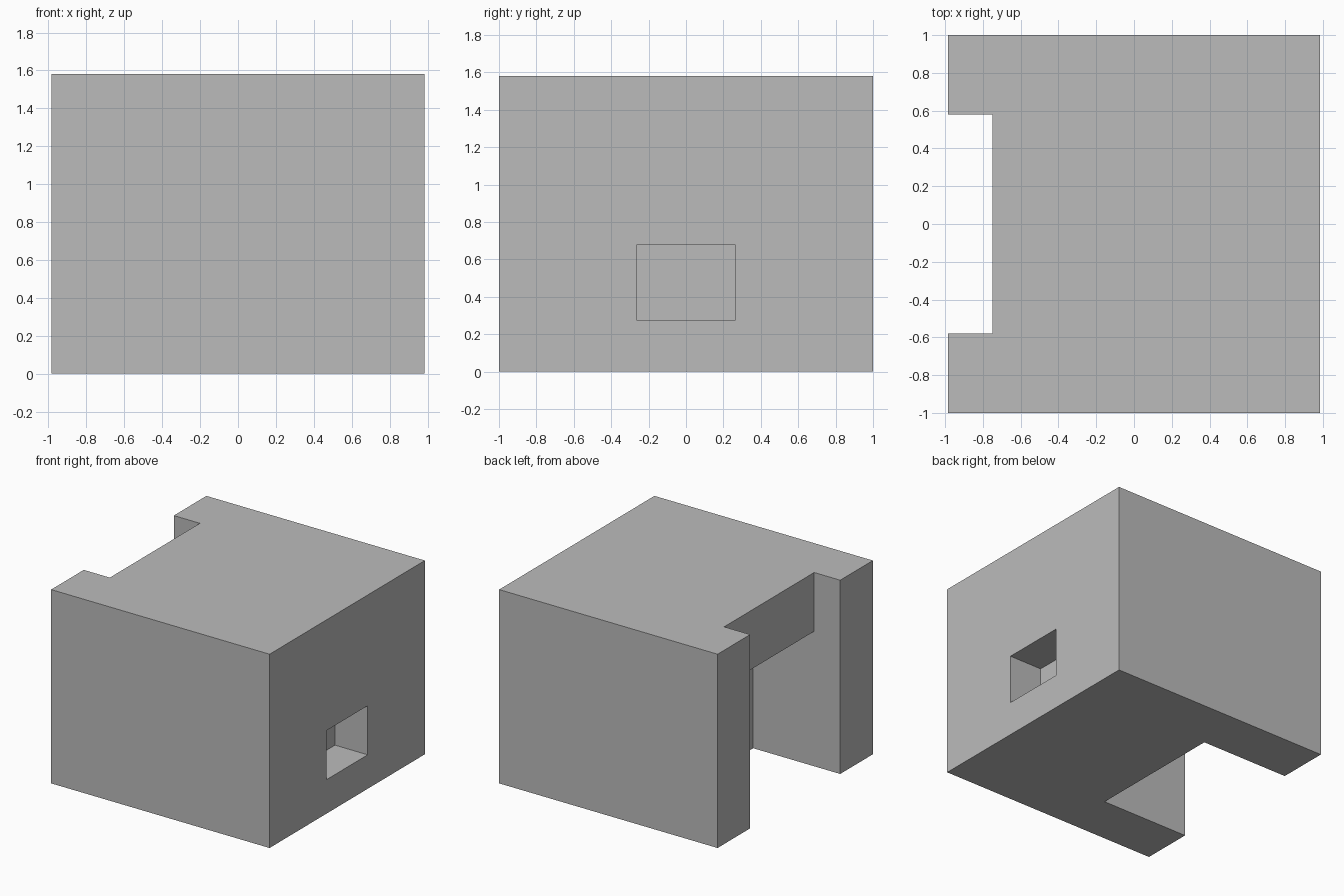
import bpy
import bmesh

HALF_X, HALF_Y, HEIGHT = 0.985, 1.0, 1.58

old = bpy.data.objects.get("Cube")
if old:
    bpy.data.objects.remove(old, do_unlink=True)

# Single plain grey
grey = bpy.data.materials.new("grey")
grey.use_nodes = True
colour = (0.5, 0.5, 0.5, 1)
grey.diffuse_color = colour
grey.node_tree.nodes["Principled BSDF"].inputs["Base Color"].default_value = colour


def block(name, x, y, z):
    """Box spanning the given (low, high) ranges."""
    bm = bmesh.new()
    bmesh.ops.create_cube(bm, size=1)
    for v in bm.verts:
        v.co = [r[0] if c < 0 else r[1] for c, r in zip(v.co, (x, y, z))]
    mesh = bpy.data.meshes.new(name)
    bm.to_mesh(mesh)
    bm.free()
    mesh.materials.append(grey)
    obj = bpy.data.objects.new(name, mesh)
    bpy.context.collection.objects.link(obj)
    return obj


# Solid housing
housing = block("housing", (-HALF_X, HALF_X), (-HALF_Y, HALF_Y), (0, HEIGHT))

# Full-height slot, deeper lower bay, and blind window pocket
cutters = [
    block("slot_cutter", (-1.2, -0.75), (-0.58, 0.58), (-0.2, 1.8)),
    block("bay_cutter", (-1.2, -0.2), (-0.58, 0.58), (-0.2, 1.1)),
    block("pocket_cutter", (0.69, 1.2), (-0.264, 0.264), (0.277, 0.677)),
]
for cutter in cutters:
    cutter.hide_render = True
    cutter.hide_set(True)
    cut = housing.modifiers.new(cutter.name, 'BOOLEAN')
    cut.operation = 'DIFFERENCE'
    cut.solver = 'EXACT'
    cut.object = cutter
